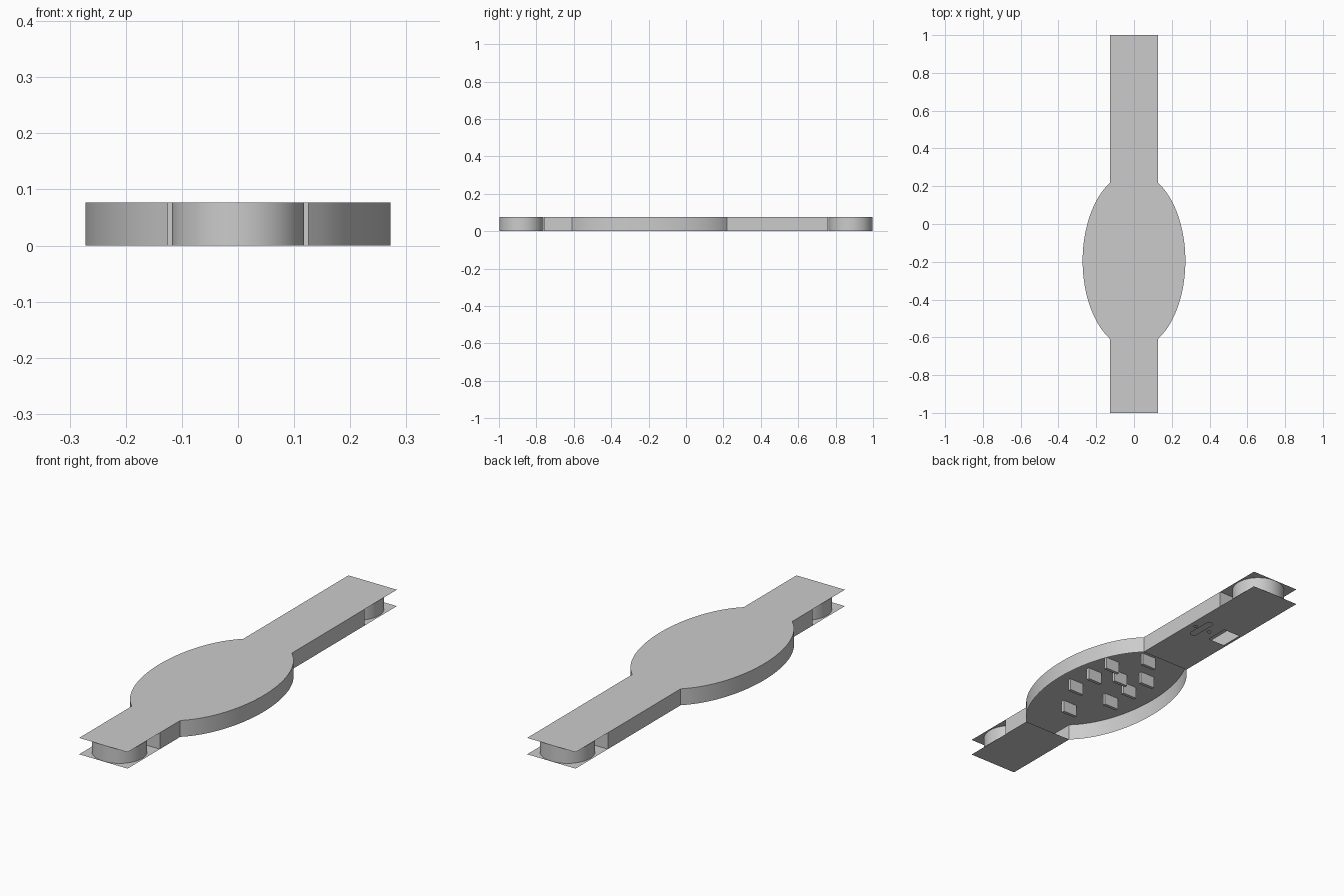
import bpy, bmesh, math

if "Cube" in bpy.data.objects:
    bpy.data.objects.remove(bpy.data.objects["Cube"])

H = 0.077            # overall height
W = 0.126            # half width of the strap
Y0, Y1 = -0.61, 0.22 # where the oval body meets the strap
YE = 0.76            # end of the straight walls
CY, RX, RY = -0.195, 0.272, 0.467


def finish(bm, name, smooth=False):
    me = bpy.data.meshes.new(name)
    bm.to_mesh(me)
    bm.free()
    ob = bpy.data.objects.new(name, me)
    bpy.context.collection.objects.link(ob)
    if smooth:
        bpy.ops.object.select_all(action='DESELECT')
        ob.select_set(True)
        bpy.context.view_layer.objects.active = ob
        bpy.ops.object.shade_smooth_by_angle(angle=math.radians(30))
    return ob


def sheet(name, loops, z, up):
    """Flat plate from an outer loop plus optional hole loops."""
    bm = bmesh.new()
    for loop in loops:
        vs = [bm.verts.new((x, y, z)) for x, y in loop]
        for i, v in enumerate(vs):
            bm.edges.new((v, vs[(i + 1) % len(vs)]))
    bmesh.ops.triangle_fill(bm, use_beauty=True, use_dissolve=False, edges=bm.edges[:])
    for f in bm.faces:
        f.normal_update()
        if (f.normal.z > 0) != up:
            f.normal_flip()
    return finish(bm, name)


def wall(name, pts):
    """Upright closed wall following a counter-clockwise outline."""
    bm = bmesh.new()
    lo = [bm.verts.new((x, y, 0)) for x, y in pts]
    hi = [bm.verts.new((x, y, H)) for x, y in pts]
    n = len(pts)
    for i in range(n):
        j = (i + 1) % n
        bm.faces.new((lo[i], lo[j], hi[j], hi[i]))
    return finish(bm, name, True)


def rect(x0, x1, y0, y1):
    return [(x0, y0), (x1, y0), (x1, y1), (x0, y1)]


def circle(cx, cy, r, n):
    return [(cx + r * math.cos(math.tau * i / n), cy + r * math.sin(math.tau * i / n))
            for i in range(n)]


def slot(cx, cy, r, half):
    ends = [(half, 0), (-half, math.pi)]
    return [(cx + r * math.cos(s + math.pi * i / 8), cy + d + r * math.sin(s + math.pi * i / 8))
            for d, s in ends for i in range(9)]


def outline(end):
    """Strap with the oval bulge, straight parts running to +-end."""
    a0 = math.asin((Y0 - CY) / RY)
    a1 = math.asin((Y1 - CY) / RY)
    arc = [(RX * math.cos(a0 + (a1 - a0) * i / 40), CY + RY * math.sin(a0 + (a1 - a0) * i / 40))
           for i in range(41)]
    arc[0], arc[-1] = (W, Y0), (W, Y1)
    right = [(W, -end)] + arc + [(W, end)]
    return right + [(-x, y) for x, y in reversed(right)]


# Top cover and side walls
sheet("top_cover", [outline(1.0)], H, True)
wall("side_walls", outline(YE))

# Bottom plates of the two strap arms; the oval body is open below
sheet("front_bottom_plate", [rect(-W, W, -1, Y0)], 0, False)
sheet("back_bottom_plate", [
    rect(-W, W, Y1, 1),
    rect(-0.115, -0.025, 0.50, 0.61),
    slot(0.06, 0.55, 0.016, 0.055),
    circle(0.015, 0.55, 0.009, 12),
    circle(0.095, 0.55, 0.009, 12)], 0, False)

# Round drums at both ends
for name, y in (("front_drum", -0.88), ("back_drum", 0.88)):
    wall(name, circle(0, y, 0.118, 64))

# Small upright tabs hanging inside the oval body
tabs = [(0, 0.10), (0, -0.10), (0, -0.46)]
tabs += [(s * 0.103, y) for s in (-1, 1) for y in (-0.035, -0.16, -0.29)]
for i, (x, y) in enumerate(tabs):
    bm = bmesh.new()
    bmesh.ops.create_cube(bm, size=1)
    for v in bm.verts:
        v.co = (x + v.co.x * 0.075, y + v.co.y * 0.015, 0.048 + v.co.z * 0.056)
    finish(bm, f"inner_tab_{i + 1}")
